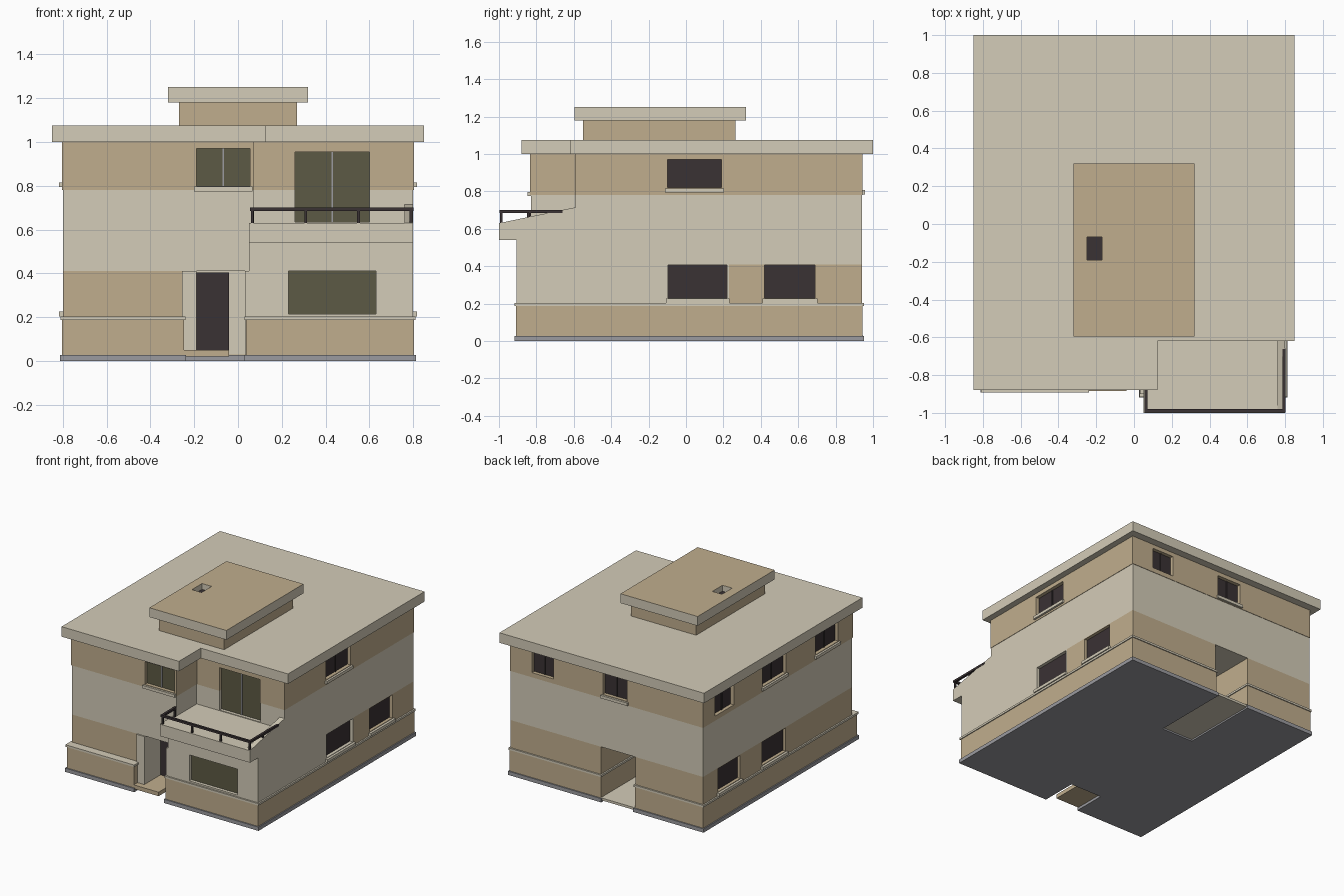
import bpy, bmesh
from mathutils import Vector

if "Cube" in bpy.data.objects:
    bpy.data.objects.remove(bpy.data.objects["Cube"])


def mat(name, r, g, b):
    m = bpy.data.materials.new(name)
    m.diffuse_color = (r, g, b, 1)
    m.use_nodes = True
    m.node_tree.nodes["Principled BSDF"].inputs["Base Color"].default_value = m.diffuse_color
    return m


CREAM = mat("cream plaster", 0.658, 0.604, 0.479)
TAN = mat("tan plaster", 0.527, 0.423, 0.27)
DARK = mat("dark glass and metal", 0.042, 0.032, 0.034)
OLIVE = mat("olive glass", 0.107, 0.102, 0.058)
GREY = mat("grey skirting", 0.33, 0.33, 0.35)


def finish(name, bm, *mats):
    bmesh.ops.recalc_face_normals(bm, faces=bm.faces)
    me = bpy.data.meshes.new(name)
    bm.to_mesh(me)
    bm.free()
    for m in mats:
        me.materials.append(m)
    ob = bpy.data.objects.new(name, me)
    bpy.context.collection.objects.link(ob)
    return ob


def extrude(name, pts, vec, *mats):
    bm = bmesh.new()
    f = bm.faces.new([bm.verts.new(p) for p in pts])
    ext = bmesh.ops.extrude_face_region(bm, geom=[f])["geom"]
    bmesh.ops.translate(bm, vec=vec,
                        verts=[v for v in ext if isinstance(v, bmesh.types.BMVert)])
    if not any(g.is_valid and g == f for g in bm.faces):
        bm.faces.new([v for v in bm.verts][:len(pts)])
    return finish(name, bm, *mats)


def prism(name, plan, z0, z1, *mats):
    return extrude(name, [(x, y, z0) for x, y in plan], (0, 0, z1 - z0), *mats)


def side_profile(name, prof, x0, x1, *mats):
    return extrude(name, [(x0, y, z) for y, z in prof], (x1 - x0, 0, 0), *mats)


def add_box(bm, x0, x1, y0, y1, z0, z1):
    vs = bmesh.ops.create_cube(bm, size=1)["verts"]
    for v in vs:
        v.co = Vector(((x0 + x1) / 2 + v.co.x * (x1 - x0),
                       (y0 + y1) / 2 + v.co.y * (y1 - y0),
                       (z0 + z1) / 2 + v.co.z * (z1 - z0)))


def boxes(name, dims, *mats):
    bm = bmesh.new()
    for d in dims:
        add_box(bm, *d)
    return finish(name, bm, *mats)


def offset(plan, r):
    # grow a counter-clockwise right-angled outline outwards
    out = []
    for i, p in enumerate(plan):
        a, b, c = Vector(plan[i - 1]), Vector(p), Vector(plan[(i + 1) % len(plan)])
        d, e = (b - a).normalized(), (c - b).normalized()
        q = b + r * (Vector((d.y, -d.x)) + Vector((e.y, -e.x)))
        out.append((q.x, q.y))
    return out


# ground floor base, with front and back porch notches
back = [(.8, .94), (.05, .94), (.05, .34), (-.24, .34), (-.24, .94), (-.8, .94)]
base_plan = [(-.8, -.88), (-.25, -.88), (-.25, -.63), (.04, -.63),
             (.04, -.905), (.8, -.905)] + back
prism("base_skirting", offset(base_plan, .013), 0, .028, GREY)
prism("base_wall", offset(base_plan, .004), .02, .195, TAN)
prism("base_ledge", offset(base_plan, .011), .188, .203, CREAM)

# walls in coloured bands
lower = prism("lower_wall", [(-.8, -.83), (-.25, -.83), (-.25, -.63), (.04, -.63),
                             (.04, .23), (.8, .23)] + back, .2, .41, TAN)
upper_plan = [(-.8, -.83), (.07, -.83), (.07, -.59), (.8, -.59), (.8, .94), (-.8, .94)]
middle = prism("middle_wall", upper_plan, .41, .78, CREAM)
upper = prism("upper_wall", offset(upper_plan, .003), .78, 1.0, TAN)

# front room with the balcony slab on top
room = side_profile("front_room", [(-.905, .2), (-.905, .54), (-1, .54), (-1, .63),
                                   (-.59, .63), (-.59, .41), (.23, .41), (.23, .2)],
                    .05, .8, CREAM)
side_profile("balcony_side_slope", [(-1, .63), (-.59, .715), (-.59, .63)], .76, .8, CREAM)

# roof slab and rooftop block
prism("roof_slab", [(-.85, -.88), (.125, -.88), (.125, -.62), (.85, -.62),
                    (.85, 1), (-.85, 1)], 1.0, 1.075, CREAM)
boxes("rooftop_block", [(-.27, .27, -.55, .265, 1.07, 1.185)], TAN)
cap = boxes("rooftop_cap", [(-.32, .32, -.595, .32, 1.18, 1.25)], CREAM, TAN)
for p in cap.data.polygons:
    p.material_index = int(p.normal.z > .5)
boxes("hatch_bottom", [(-.255, -.165, -.195, -.065, 1.2, 1.206)], DARK)

# windows: wall direction, wall plane, span, heights, glass, mullion, sill
F, B, L, R = (1, -1), (1, 1), (0, -1), (0, 1)
windows = [
    (F, -.83, -.19, .055, .80, .97, OLIVE, 1, 1),
    (F, -.59, .26, .60, .635, .955, OLIVE, 1, 0),
    (F, -.905, .23, .63, .215, .41, OLIVE, 0, 0),
    (B, .94, .44, .62, .815, .97, DARK, 1, 0),
    (B, .94, -.17, .03, .81, .97, DARK, 1, 1),
    (R, .8, -.1, .19, .82, .97, DARK, 1, 1),
    (R, .8, -.095, .22, .23, .405, DARK, 0, 1),
    (R, .8, .42, .69, .23, .405, DARK, 0, 1),
    (L, -.8, .58, .80, .815, .97, DARK, 1, 0),
    (L, -.8, -.04, .24, .82, .97, DARK, 1, 1),
    (L, -.8, -.66, -.39, .82, .97, DARK, 1, 1),
    (L, -.8, .50, .76, .23, .405, DARK, 0, 1),
    (L, -.8, -.04, .24, .23, .405, DARK, 0, 1),
]


def on_wall(wall, plane, a0, a1, d0, d1, z0, z1):
    # box spanning a0..a1 along the wall, d0..d1 outwards from it
    u, v = sorted((plane + wall[1] * d0, plane + wall[1] * d1))
    return (a0, a1, u, v, z0, z1) if wall[0] else (u, v, a0, a1, z0, z1)


pockets, glass, bars, dark_bars, sills = [], {"OLIVE": [], "DARK": []}, [], [], []
for wall, pl, a0, a1, z0, z1, g, mull, sill in windows:
    pockets.append(on_wall(wall, pl, a0, a1, -.03, .05, z0, z1))
    glass["OLIVE" if g is OLIVE else "DARK"].append(
        on_wall(wall, pl, a0 - .002, a1 + .002, -.031, -.024, z0 - .002, z1 + .002))
    if mull:
        m = (a0 + a1) / 2
        (bars if g is OLIVE else dark_bars).append(
            on_wall(wall, pl, m - .004, m + .004, -.026, -.018, z0, z1))
    if sill:
        sills.append(on_wall(wall, pl, a0 - .012, a1 + .012, -.01, .018, z0 - .026, z0 - .004))
boxes("front_window_glass", glass["OLIVE"], OLIVE)
boxes("side_and_back_window_glass", glass["DARK"], DARK)
boxes("front_window_mullions", bars, GREY)
boxes("side_window_mullions", dark_bars, DARK)
boxes("window_sills", sills, CREAM)

# cut the window pockets and the roof hatch
pockets.append((-.25, -.17, -.19, -.07, 1.204, 1.3))
cutter = boxes("window_cutter", pockets)
cutter.hide_render = True
for ob in (lower, middle, upper, room, cap):
    mod = ob.modifiers.new("pockets", "BOOLEAN")
    mod.operation, mod.solver, mod.object = "DIFFERENCE", "EXACT", cutter
    bpy.context.view_layer.objects.active = ob
    bpy.ops.object.modifier_apply(modifier=mod.name)
bpy.data.objects.remove(cutter)

# porches: floors, jamb and doors
boxes("front_porch_floor", [(-.25, -.04, -.885, -.62, .02, .05)], TAN)
boxes("front_porch_jamb", [(-.255, -.19, -.84, -.62, .05, .41)], CREAM)
boxes("front_porch_lining", [(-.19, .045, -.64, -.62, .03, .41),
                             (.033, .055, -.9, -.62, .03, .41)], CREAM)
boxes("front_door", [(-.19, -.04, -.648, -.64, .05, .405)], DARK)
boxes("back_porch_floor", [(-.25, .06, .33, .945, .012, .03)], CREAM)
boxes("back_door", [(-.13, .03, .34, .348, .03, .38)], DARK)

# balcony railing: rails and posts
rail = [(.055, .8, -.997, -.98, .684, .70),
        (.785, .802, -.997, -.66, .684, .70),
        (.055, .072, -.997, -.83, .684, .70)]
rail += [(x - .006, x + .006, -.994, -.982, .62, .69) for x in (.065, .31, .55, .79)]
rail += [(.785, .797, -.84, -.828, .62, .69), (.06, .072, -.85, -.838, .62, .69)]
boxes("balcony_railing", rail, DARK)

# underside closing plate
prism("ground_plate", offset(base_plan, .012), 0, .004, GREY)
